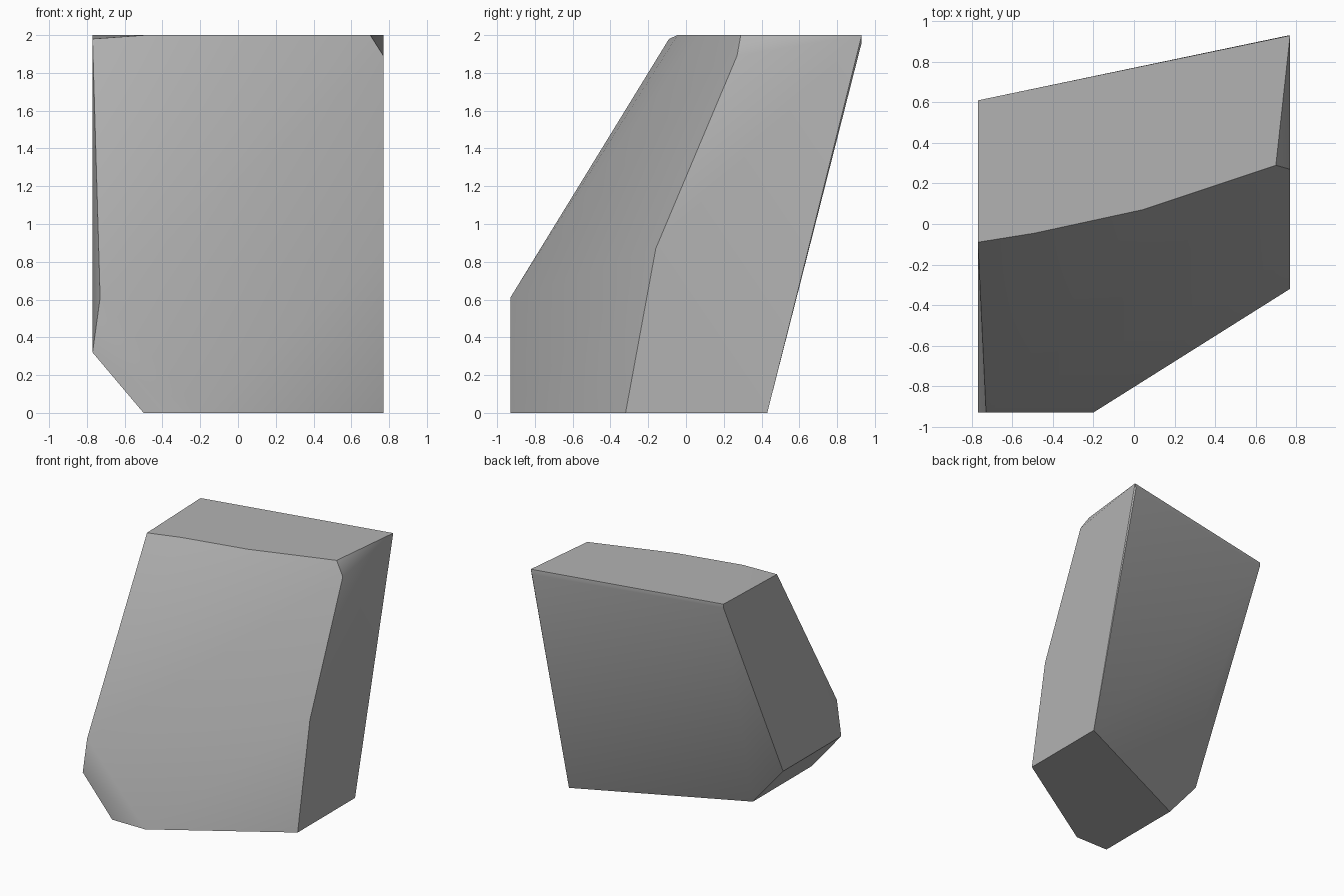
import bpy
import bmesh
import math

# Remove the default object
default_cube = bpy.data.objects.get("Cube")
if default_cube:
    bpy.data.objects.remove(default_cube, do_unlink=True)


def flat_material(name, colour):
    material = bpy.data.materials.new(name)
    material.use_nodes = True
    material.diffuse_color = colour
    shader = material.node_tree.nodes["Principled BSDF"]
    shader.inputs["Base Color"].default_value = colour
    shader.inputs["Roughness"].default_value = 0.9
    return material


def convex_stone(name, outlines, material):
    """Wrap a tight convex skin around the corner outlines."""
    mesh = bpy.data.meshes.new(name)
    bm = bmesh.new()
    for outline in outlines:
        for corner in outline:
            bm.verts.new(corner)
    hull = bmesh.ops.convex_hull(bm, input=bm.verts)
    loose = {v for v in hull["geom_interior"] + hull["geom_unused"]
             if isinstance(v, bmesh.types.BMVert)}
    bmesh.ops.delete(bm, geom=list(loose), context="VERTS")
    # Merge the flat broken sides into single faces
    bmesh.ops.dissolve_limit(bm, angle_limit=math.radians(0.5),
                             verts=bm.verts, edges=bm.edges)
    bmesh.ops.recalc_face_normals(bm, faces=bm.faces)
    bm.to_mesh(mesh)
    bm.free()
    mesh.materials.append(material)
    stone = bpy.data.objects.new(name, mesh)
    bpy.context.collection.objects.link(stone)
    return stone


side = 0.77
front = -0.93

# Flat underside
base = [(side, -0.32, 0), (side, 0.43, 0), (-0.5, -0.16, 0),
        (-0.5, front, 0), (-0.2, front, 0)]

# Chipped lower left corner and the bend in the right edge
middle = [(-side, -0.17, 0.32), (-side, front, 0.32),
          (-0.73, front, 0.61), (side, -0.16, 0.87)]

# Chipped rim just under the top
rim = [(side, 0.27, 1.89), (-side, -0.09, 1.98),
       (-side, 0.61, 1.97), (0.76, 0.93, 1.96)]

# Flat top with a gently bent front edge
top = [(-side, 0.61, 2), (side, 0.93, 2), (0.7, 0.29, 2),
       (0.04, 0.07, 2), (-0.49, -0.045, 2)]

stone_grey = flat_material("stone grey", (0.45, 0.45, 0.45, 1))
rock = convex_stone("rock", [base, middle, rim, top], stone_grey)

# Soft broad faces with crisp broken edges
bpy.ops.object.select_all(action="DESELECT")
rock.select_set(True)
bpy.context.view_layer.objects.active = rock
bpy.ops.object.shade_smooth_by_angle(angle=math.radians(35))
